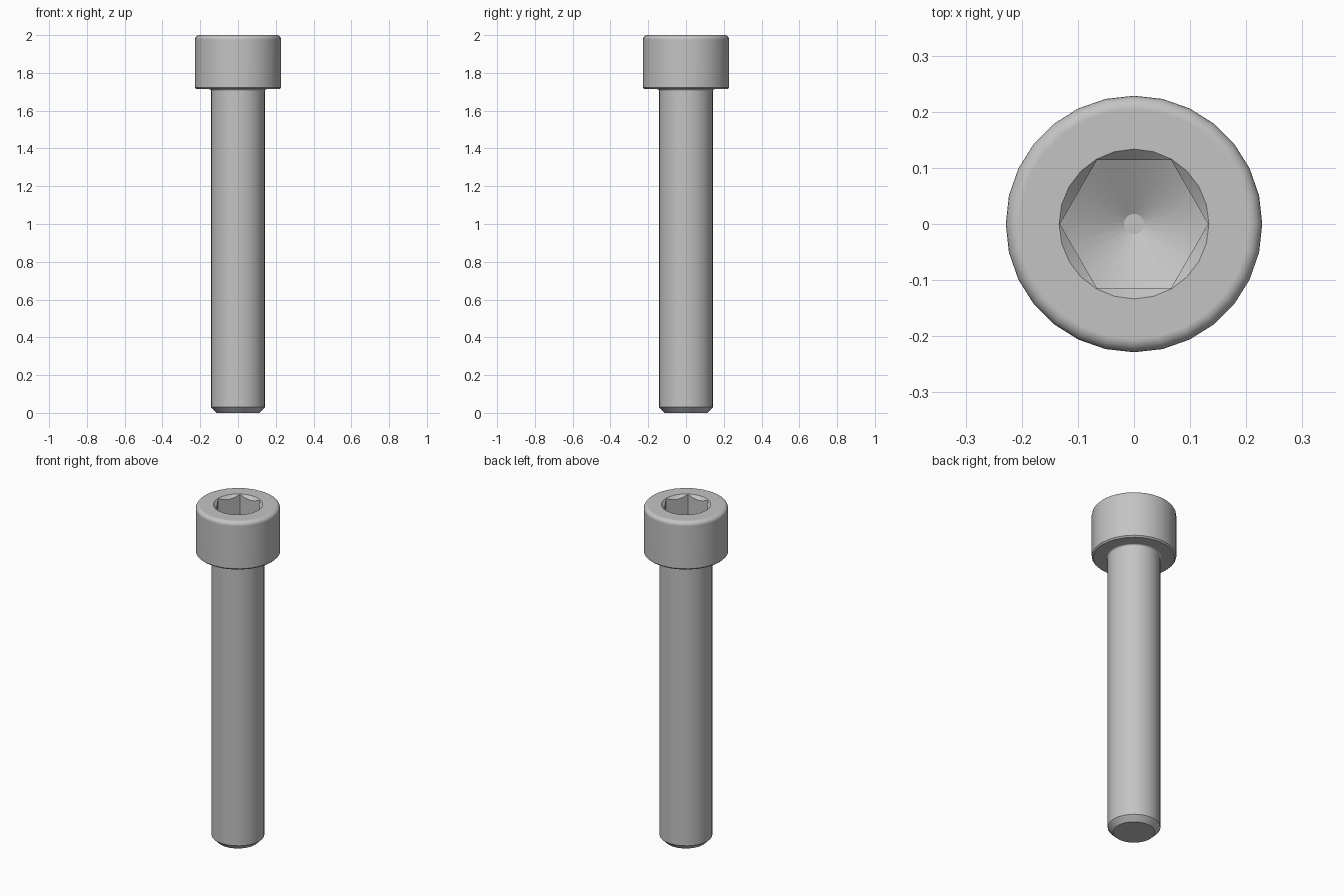
import bpy, bmesh
from math import sin, cos, pi, radians, tan

cube = bpy.data.objects.get("Cube")
if cube:
    bpy.data.objects.remove(cube, do_unlink=True)

TOP = 2.0
HEAD_BOTTOM = 1.714
HEAD_R = 0.2286
SHANK_R = 0.143
HEX_R = 0.132
RIM_R = 0.1335


def arc(cx, cz, r, start, end, steps=5):
    """Points of a fillet arc in the profile plane, angles in degrees."""
    angles = [radians(start + (end - start) * i / steps) for i in range(steps + 1)]
    return [(cx + r * cos(a), cz + r * sin(a)) for a in angles]


def lathe(name, profile, segments):
    """Revolve an (r, z) profile that starts and ends on the axis."""
    bm = bmesh.new()
    rings = []
    for r, z in profile:
        rings.append([bm.verts.new((r * cos(2 * pi * i / segments),
                                    r * sin(2 * pi * i / segments), z))
                      for i in range(segments)])
    for low, high in zip(rings, rings[1:]):
        for i in range(segments):
            j = (i + 1) % segments
            bm.faces.new((low[i], low[j], high[j], high[i]))
    bm.faces.new(rings[0][::-1])
    bm.faces.new(rings[-1])
    bmesh.ops.recalc_face_normals(bm, faces=bm.faces)
    mesh = bpy.data.meshes.new(name)
    bm.to_mesh(mesh)
    bm.free()
    obj = bpy.data.objects.new(name, mesh)
    bpy.context.collection.objects.link(obj)
    return obj


def select(obj):
    bpy.ops.object.select_all(action='DESELECT')
    obj.select_set(True)
    bpy.context.view_layer.objects.active = obj


def boolean(obj, cutter, operation):
    """Apply a boolean and discard the cutter."""
    cutter.hide_render = True
    mod = obj.modifiers.new("cut", 'BOOLEAN')
    mod.object = cutter
    mod.operation = operation
    mod.solver = 'EXACT'
    select(obj)
    bpy.ops.object.modifier_apply(modifier=mod.name)
    bpy.data.objects.remove(cutter, do_unlink=True)


# Screw body: chamfered tip, shank, neck fillet, head with rounded top edge
neck, edge, lip, tip = 0.01, 0.024, 0.008, 0.03
profile = [(SHANK_R - tip, 0), (SHANK_R, tip)]
profile += arc(SHANK_R + neck, HEAD_BOTTOM - neck, neck, 180, 90, 4)
profile += [(HEAD_R - lip, HEAD_BOTTOM), (HEAD_R, HEAD_BOTTOM + lip)]
profile += arc(HEAD_R - edge, TOP - edge, edge, 0, 90)
screw = lathe("cap_screw", profile, 28)

# Hex socket with a drilled conical floor
socket = lathe("socket_cutter", [(HEX_R, 1.75), (HEX_R, TOP + 0.1)], 6)
floor_z, drill_r, point_r = TOP - 0.143, 0.17, 0.018
slope = tan(radians(30))
drill = lathe("drill_cutter", [
    (point_r, floor_z - (HEX_R - point_r) * slope),
    (drill_r, floor_z + (drill_r - HEX_R) * slope),
    (drill_r, TOP + 0.2)], 24)
boolean(socket, drill, 'INTERSECT')
boolean(screw, socket, 'DIFFERENCE')

# Countersunk socket rim
sink = lathe("countersink_cutter", [(RIM_R - 0.05, TOP - 0.05),
                                    (RIM_R + 0.02, TOP + 0.02)], 24)
boolean(screw, sink, 'DIFFERENCE')

# Steel finish
steel = bpy.data.materials.new("steel_grey")
steel.use_nodes = True
colour = (0.55, 0.55, 0.55, 1)
steel.diffuse_color = colour
steel.node_tree.nodes["Principled BSDF"].inputs["Base Color"].default_value = colour
screw.data.materials.clear()
screw.data.materials.append(steel)

select(screw)
bpy.ops.object.shade_smooth_by_angle(angle=radians(28))
weighted = screw.modifiers.new("even_shading", 'WEIGHTED_NORMAL')
weighted.keep_sharp = True
